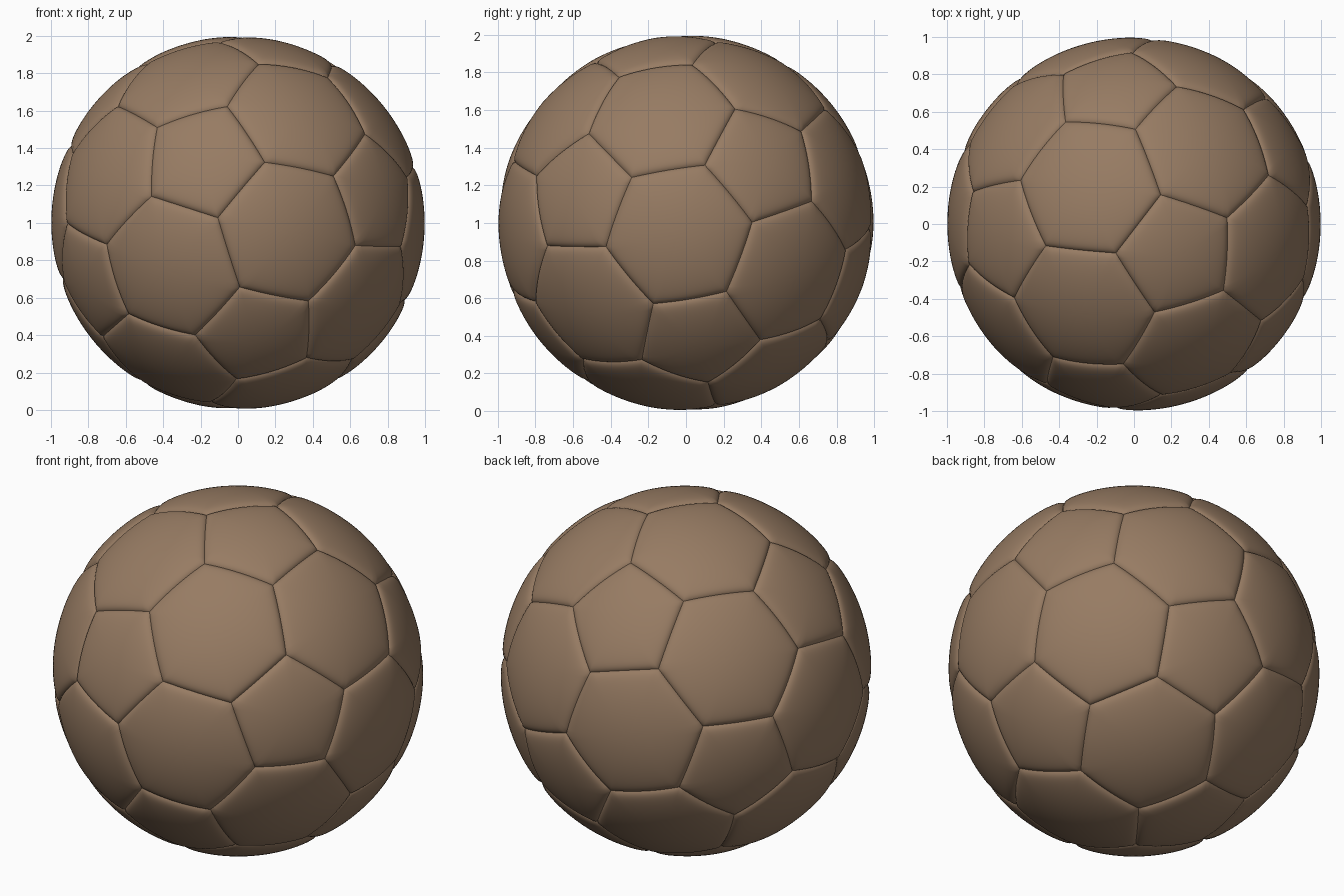
import bpy, bmesh, math
from mathutils import Vector

if "Cube" in bpy.data.objects:
    bpy.data.objects.remove(bpy.data.objects["Cube"])

RADIUS, CENTRE = 0.998, Vector((0, 0, 1))
RINGS, SEGS = 18, 12            # rows from panel middle to seam, steps per seam edge

leather = bpy.data.materials.new("brown_leather")
leather.diffuse_color = (0.31, 0.20, 0.125, 1)
leather.use_nodes = True
leather.node_tree.nodes["Principled BSDF"].inputs["Base Color"].default_value = leather.diffuse_color

# Ball orientation from three pentagon middles
top = Vector((0.247, -0.173, 0.953)).normalized()
front = Vector((-0.187, -0.920, 0.343))
right = Vector((0.847, 0.422, 0.324))
side = front - right
side = (side - top * side.dot(top)).normalized()
ahead = front + right
ahead = (ahead - top * ahead.dot(top)).normalized()

# Twelve pentagon middles: a pole, a ring of five, and their opposites
pents = [top]
for k in range(5):
    a = k * math.tau / 5
    pents.append((top + 2 * (ahead * math.cos(a) + side * math.sin(a))) / math.sqrt(5))
pents += [-p for p in pents]


def near(p, q):
    return 0.3 < p.dot(q) < 0.6


# Twenty hexagon middles: one for each trio of neighbouring pentagons
hexes = [(p + q + r).normalized()
         for i, p in enumerate(pents) for j, q in enumerate(pents[:i])
         for r in pents[:j] if near(p, q) and near(q, r) and near(p, r)]

# Panel corners lie a third of the way between neighbouring pentagon middles
corners = [(2 * p + q).normalized() for p in pents for q in pents if near(p, q)]


def panel_corners(mid, count):
    """Corners of one panel, in order around its middle."""
    pts = sorted(corners, key=lambda c: -c.dot(mid))[:count]
    u = (pts[0] - mid * pts[0].dot(mid)).normalized()
    v = mid.cross(u)
    return sorted(pts, key=lambda c: math.atan2(c.dot(v), c.dot(u)))


def add_panel(bm, mid, count):
    """A padded panel whose border rolls down into the seam."""
    pts = panel_corners(mid, count)
    loop = [a.lerp(b, s / SEGS) for a, b in zip(pts, pts[1:] + pts[:1]) for s in range(SEGS)]
    flat_mid = sum(pts, Vector()) / count
    walls = [a.cross(b).normalized() for a, b in zip(pts, pts[1:] + pts[:1])]

    def place(p):
        d = p.normalized()
        gap = max(0, min(d.dot(w) for w in walls))
        sink = 0.010 * math.exp(-gap / 0.06) + 0.014 * math.exp(-gap / 0.014)
        return bm.verts.new(CENTRE + d * RADIUS * (1 - sink))

    hub = place(flat_mid)
    prev, n = None, len(loop)
    for k in range(1, RINGS + 1):
        s = 1 - (1 - k / RINGS) ** 1.9      # rows crowd towards the seam
        ring = [place(flat_mid.lerp(p, s)) for p in loop]
        for i in range(n):
            j = (i + 1) % n
            if prev:
                bm.faces.new((prev[i], ring[i], ring[j], prev[j]))
            else:
                bm.faces.new((hub, ring[i], ring[j]))
        prev = ring


def build(name, mids, count):
    bm = bmesh.new()
    for mid in mids:
        add_panel(bm, mid, count)
    for f in bm.faces:
        f.smooth = True
    mesh = bpy.data.meshes.new(name)
    bm.to_mesh(mesh)
    bm.free()
    mesh.materials.append(leather)
    bpy.context.collection.objects.link(bpy.data.objects.new(name, mesh))


build("pentagon_panels", pents, 5)
build("hexagon_panels", hexes, 6)
